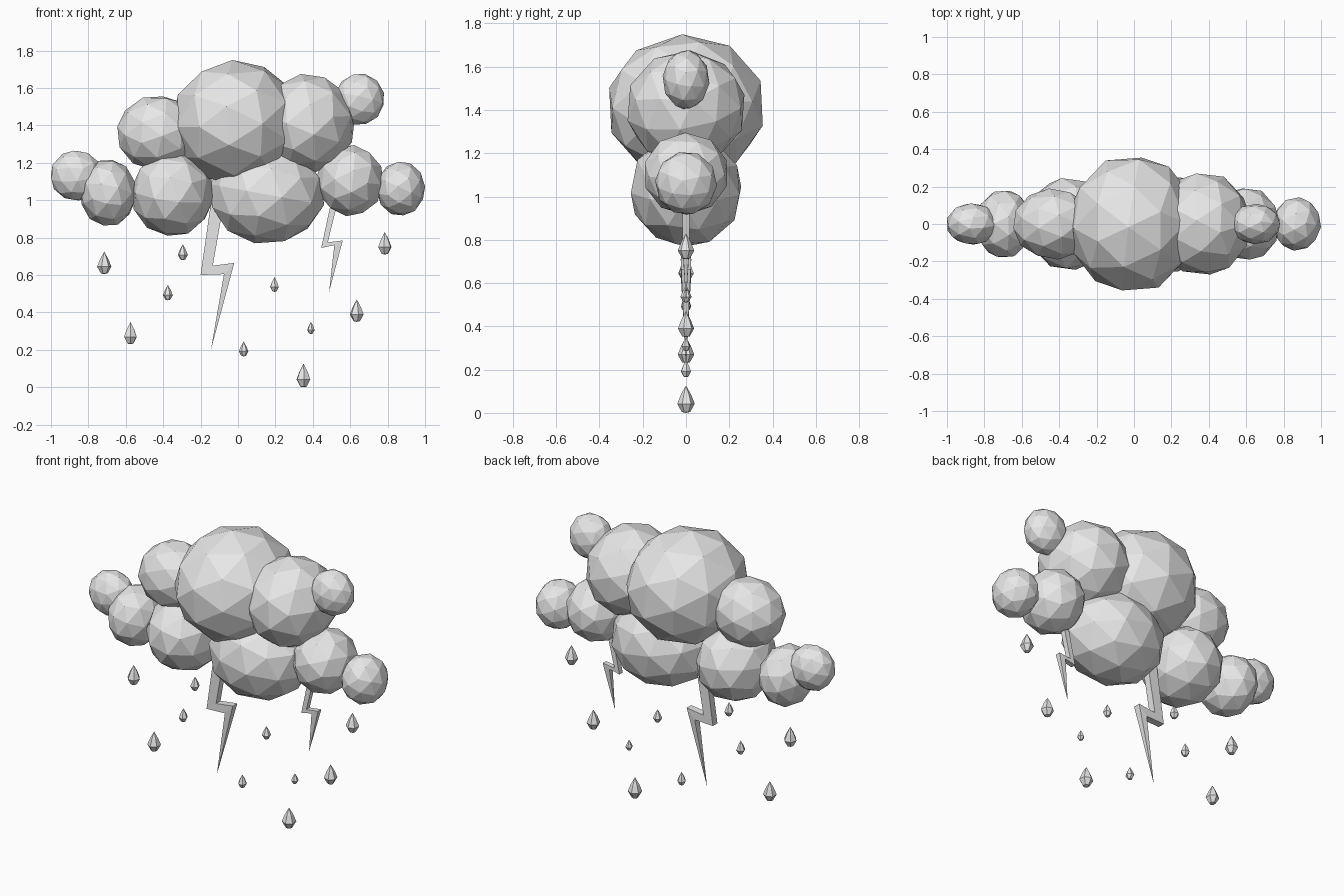
import bpy
import bmesh
import math
import random
from mathutils import Euler

random.seed(4)

cube = bpy.data.objects.get("Cube")
if cube:
    bpy.data.objects.remove(cube, do_unlink=True)

GREY = (0.8, 0.8, 0.8, 1.0)
grey = bpy.data.materials.new("pale grey")
grey.use_nodes = True
grey.diffuse_color = GREY
for node in grey.node_tree.nodes:
    if node.type == "BSDF_PRINCIPLED":
        node.inputs["Base Color"].default_value = GREY


def finish(bm, name, location):
    """Turn a bmesh into a flat shaded grey object."""
    bmesh.ops.recalc_face_normals(bm, faces=bm.faces)
    mesh = bpy.data.meshes.new(name)
    bm.to_mesh(mesh)
    bm.free()
    mesh.materials.append(grey)
    obj = bpy.data.objects.new(name, mesh)
    obj.location = location
    bpy.context.collection.objects.link(obj)
    return obj


def puff(name, x, z, rx, ry, rz):
    """Faceted ball, turned at random and fitted to the given half sizes."""
    bm = bmesh.new()
    bmesh.ops.create_icosphere(bm, subdivisions=2, radius=1)
    turn = Euler([random.uniform(0, math.tau) for _ in range(3)]).to_matrix()
    bmesh.ops.transform(bm, matrix=turn.to_4x4(), verts=bm.verts)
    for axis, half in enumerate((rx, ry, rz)):
        reach = max(abs(v.co[axis]) for v in bm.verts)
        for v in bm.verts:
            v.co[axis] *= half / reach
    finish(bm, name, (x, 0, z))


def bolt(name, outline, depth):
    """Zigzag plate whose last stroke narrows to a single point."""
    bm = bmesh.new()
    tip = 3
    front = [bm.verts.new((x, 0 if i == tip else -depth, z))
             for i, (x, z) in enumerate(outline)]
    back = [front[tip] if i == tip else bm.verts.new((x, depth, z))
            for i, (x, z) in enumerate(outline)]
    for side in (front, back):
        for face in ((0, 1, 5, 6), (1, 2, 4, 5), (2, 3, 4)):
            bm.faces.new([side[i] for i in face])
    for i in range(len(outline)):
        j = (i + 1) % len(outline)
        rim = [front[i], front[j], back[j], back[i]]
        bm.faces.new(list(dict.fromkeys(rim)))
    finish(bm, name, (0, 0, 0))


def drop(name, x, z, height):
    """Six sided raindrop standing on height z."""
    bm = bmesh.new()
    rings = []
    for radius, level in ((0.15, 0.03), (0.32, 0.33), (0.19, 0.66)):
        rings.append([bm.verts.new((radius * height * math.cos(a),
                                    radius * height * math.sin(a),
                                    level * height))
                      for a in (math.tau * k / 6 + 0.3 for k in range(6))])
    base = bm.verts.new((0, 0, 0))
    top = bm.verts.new((0, 0, height))
    for k in range(6):
        n = (k + 1) % 6
        bm.faces.new((base, rings[0][n], rings[0][k]))
        bm.faces.new((top, rings[-1][k], rings[-1][n]))
        for low, high in zip(rings, rings[1:]):
            bm.faces.new((low[k], low[n], high[n], high[k]))
    obj = finish(bm, name, (x, 0, z))
    obj.rotation_euler.z = random.uniform(0, math.tau)


# Cloud: name, x, z, then half sizes
puff("cloud_main", -0.01, 1.415, 0.345, 0.355, 0.335)
puff("cloud_upper_left", 0.37, 1.41, 0.255, 0.27, 0.265)
puff("cloud_top_left", 0.65, 1.54, 0.13, 0.108, 0.135)
puff("cloud_upper_right", -0.43, 1.36, 0.215, 0.19, 0.195)
puff("cloud_lower_right", -0.35, 1.035, 0.22, 0.245, 0.225)
puff("cloud_lower_middle", 0.155, 1.03, 0.305, 0.255, 0.26)
puff("cloud_lower_left", 0.6, 1.105, 0.18, 0.19, 0.19)
puff("cloud_left_end", 0.87, 1.062, 0.13, 0.143, 0.143)
puff("cloud_right_side", -0.695, 1.04, 0.15, 0.177, 0.175)
puff("cloud_right_end", -0.865, 1.132, 0.135, 0.11, 0.133)

# Lightning
bolt("large_bolt", ((-0.14, 1.02), (-0.2, 0.6), (-0.075, 0.605), (-0.145, 0.2),
                    (-0.02, 0.665), (-0.135, 0.65), (-0.07, 1.02)), 0.022)
bolt("small_bolt", ((0.5, 1.0), (0.445, 0.745), (0.515, 0.76), (0.487, 0.51),
                    (0.56, 0.785), (0.48, 0.775), (0.535, 1.0)), 0.016)

# Rain: x, base height, drop height
rain = ((-0.715, 0.605, 0.12), (-0.295, 0.68, 0.085), (-0.375, 0.465, 0.083),
        (-0.575, 0.23, 0.12), (0.195, 0.51, 0.08), (0.03, 0.165, 0.08),
        (0.39, 0.285, 0.065), (0.635, 0.35, 0.12), (0.35, 0, 0.127),
        (0.785, 0.71, 0.12))
for number, spec in enumerate(rain, 1):
    drop(f"raindrop_{number}", *spec)
